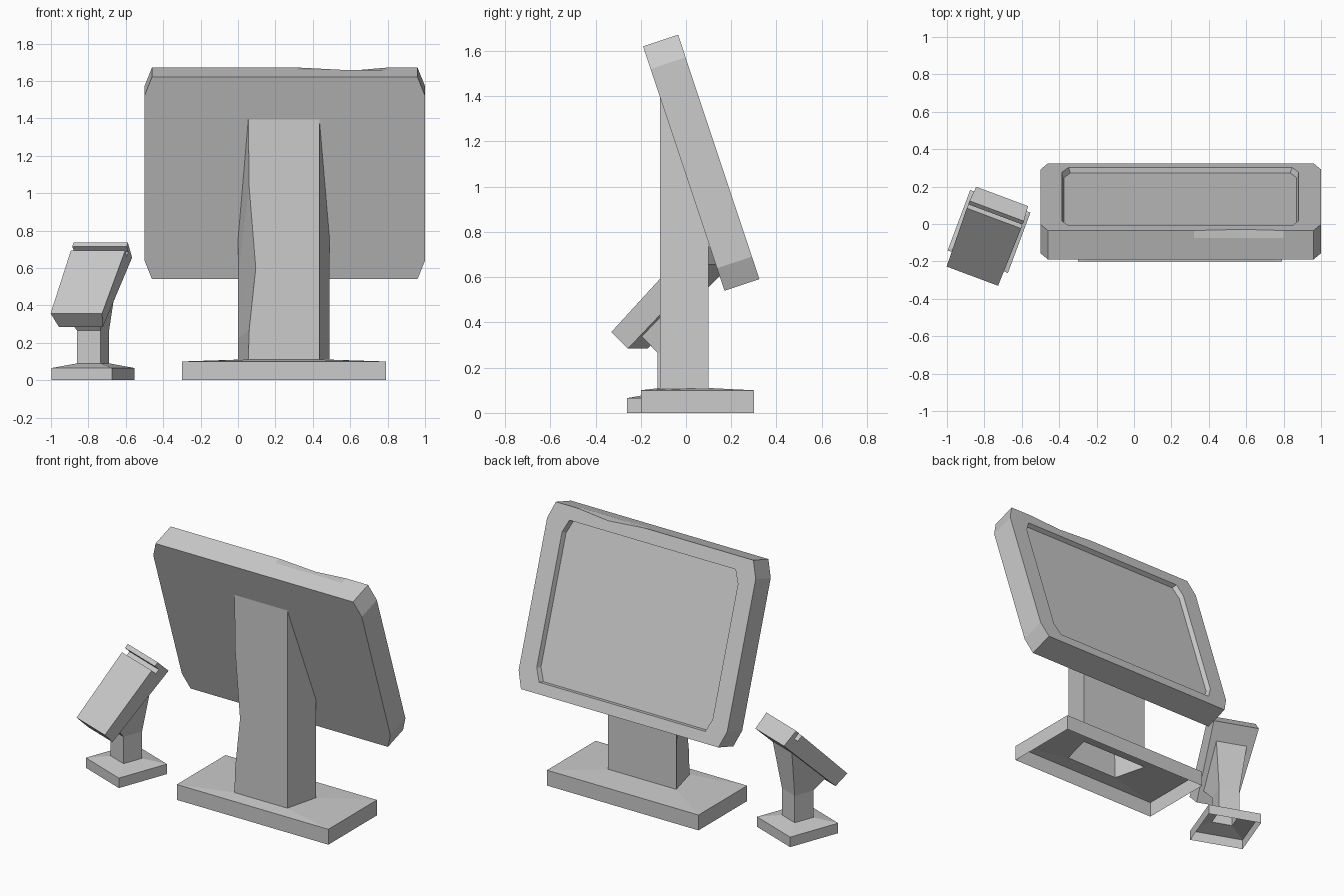
import bpy, bmesh
from math import radians
from mathutils import Vector

if "Cube" in bpy.data.objects:
    bpy.data.objects.remove(bpy.data.objects["Cube"])


def loft(name, rings, cap_start=False, cap_end=False):
    """Flat-shaded mesh skinned through rings of equal point count."""
    bm = bmesh.new()
    loops = [[bm.verts.new(p) for p in ring] for ring in rings]
    for a, b in zip(loops, loops[1:]):
        for i in range(len(a)):
            j = (i + 1) % len(a)
            bm.faces.new((a[i], a[j], b[j], b[i]))
    if cap_start:
        bm.faces.new(loops[0][::-1])
    if cap_end:
        bm.faces.new(loops[-1])
    bmesh.ops.recalc_face_normals(bm, faces=bm.faces)
    me = bpy.data.meshes.new(name)
    bm.to_mesh(me)
    bm.free()
    ob = bpy.data.objects.new(name, me)
    bpy.context.collection.objects.link(ob)
    return ob


def rect(x0, x1, y0, y1, z):
    return [(x0, y0, z), (x1, y0, z), (x1, y1, z), (x0, y1, z)]


# Main screen: tilted slab with clipped corners, dented top edge, sunken panel
ORIGIN = Vector((0, 0.17, 0.54))
UP = Vector((0, -0.316, 0.949))
OUT = Vector((0, 0.949, 0.316))


def panel_ring(x0, x1, v0, v1, cx, cv, w, dent=0):
    pts = [(x0 + cx, v0), (x1 - cx, v0), (x1, v0 + cv), (x1, v1 - cv), (x1 - cx, v1),
           (0.8, v1), (0.58, v1 - dent), (0.32, v1),
           (x0 + cx, v1), (x0, v1 - cv), (x0, v0 + cv)]
    return [Vector((x, 0, 0)) + ORIGIN + UP * v + OUT * w for x, v in pts]


outer = (-0.5, 1.0, 0, 1.138, 0.04, 0.105)
loft("main_screen", [
    panel_ring(*outer, 0),
    panel_ring(*outer, 0.12),
    panel_ring(*outer, 0.163, 0.02),
    panel_ring(-0.385, 0.88, 0.07, 1.055, 0.035, 0.08, 0.163),
    panel_ring(-0.375, 0.87, 0.075, 1.05, 0.035, 0.08, 0.133),
], True, True)

# Main column: trapezoid section, front left edge dented, ends on screen back
levels = [(0.11, 0.11, 0.055), (0.27, 0.22, 0.06), (0.6, 0.38, 0.095),
          (1.03, 0.57, 0.06), (1.395, 0.75, 0.055)]
column = [[(xl, -0.115, zf), (0.435, -0.115, zf), (0.49, 0.1, zb), (0.0, 0.1, zb)]
          for zf, zb, xl in levels]
loft("main_column", column)

# Main base: open skirt with a shallow sloping top
loft("main_base", [rect(-0.3, 0.79, -0.2, 0.3, 0),
                   rect(-0.3, 0.79, -0.2, 0.3, 0.1), column[0]])

# Small display base and flared neck
s, n = 0.172, 0.0665
base = loft("small_base", [rect(-s, s, -s, s, 0), rect(-s, s, -s, s, 0.065),
                           rect(-n, n, -n, n, 0.09)])
neck = loft("small_neck", [rect(-n, n, -n, n, 0.09), rect(-n, n, -n, n, 0.265),
                           [(-0.1, -0.13, 0.34), (0.1, -0.13, 0.34),
                            (0.1, 0.11, 0.57), (-0.1, 0.11, 0.57)]])

# Small display head: side profile (half width, y, z) with a slot near the top
profile = [(0.147, -0.255, 0.357), (0.125, -0.185, 0.284), (0.148, 0.2, 0.655),
           (0.155, 0.117, 0.735), (0.155, 0.097, 0.714), (0.153, 0.127, 0.684),
           (0.153, 0.105, 0.662), (0.155, 0.075, 0.692)]
head = loft("small_head", [[(side * w, y, z) for w, y, z in profile] for side in (-1, 1)],
            True, True)

for ob in (base, neck, head):
    ob.location = (-0.775, -0.04, 0)
    ob.rotation_euler.z = radians(-20.5)
